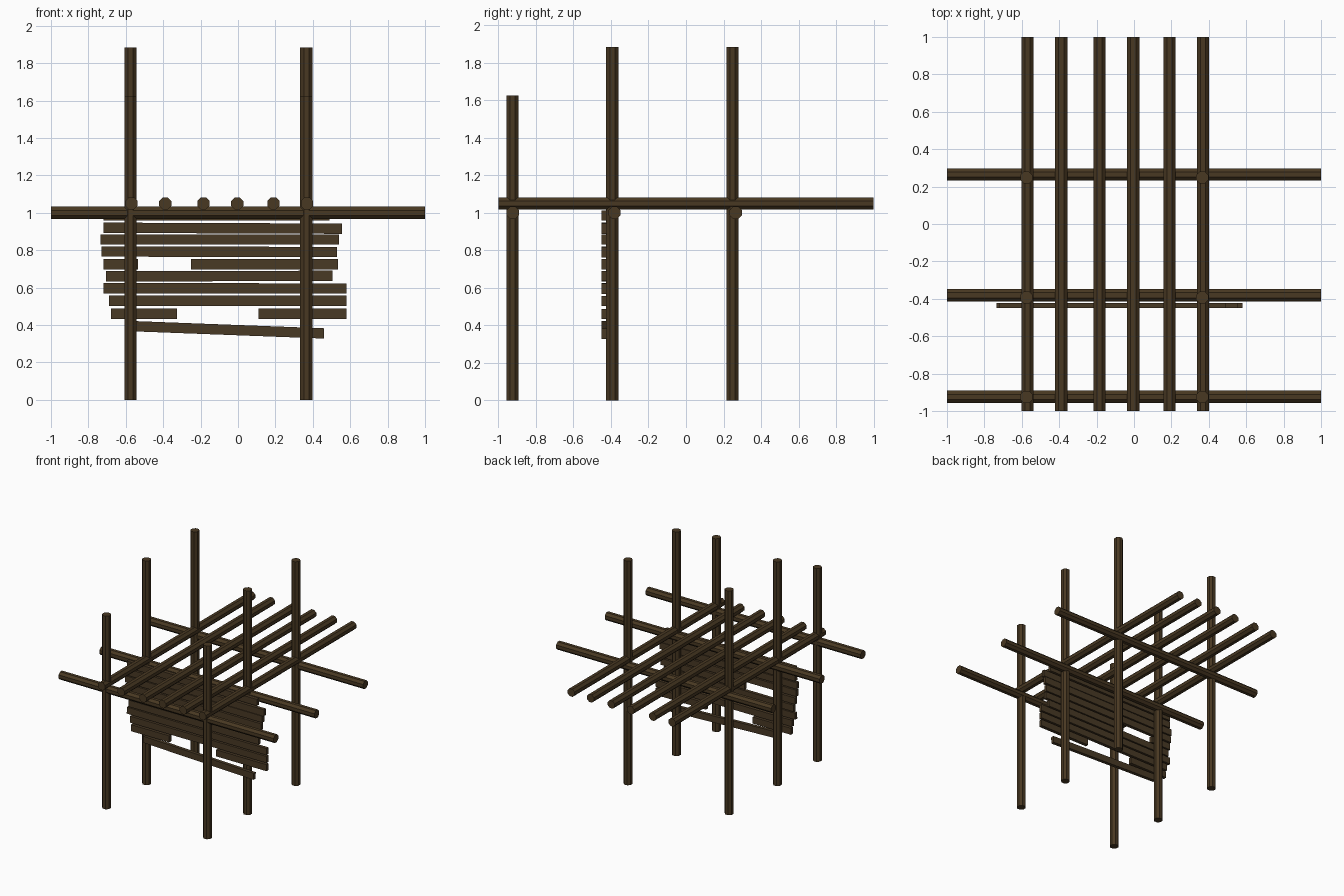
import bpy, math
from mathutils import Matrix

if "Cube" in bpy.data.objects:
    bpy.data.objects.remove(bpy.data.objects["Cube"])


def material(name, rgb):
    m = bpy.data.materials.new(name)
    m.diffuse_color = (*rgb, 1)
    m.use_nodes = True
    m.node_tree.nodes["Principled BSDF"].inputs["Base Color"].default_value = m.diffuse_color
    return m


LOG = material("dark brown log", (0.066, 0.040, 0.016))
PLANK = material("dark brown plank", (0.066, 0.041, 0.018))
APOTHEM = 0.0325


def pole(name, axis, center, length):
    """Eight-sided log along an axis, with flats facing the main directions."""
    turn = {"Z": Matrix(), "X": Matrix.Rotation(math.pi / 2, 4, "Y"),
            "Y": Matrix.Rotation(math.pi / 2, 4, "X")}[axis]
    bpy.ops.mesh.primitive_cylinder_add(
        vertices=8, radius=APOTHEM / math.cos(math.pi / 8), depth=length)
    ob = bpy.context.object
    ob.data.transform(turn @ Matrix.Rotation(math.pi / 8, 4, "Z"))
    ob.location = center
    ob.name = name
    ob.data.materials.append(LOG)


def plank(name, x0, x1, z_left, z_right):
    """Wall plank running between two end heights (centre line)."""
    bpy.ops.mesh.primitive_cube_add(size=1)
    ob = bpy.context.object
    dx, dz = x1 - x0, z_right - z_left
    ob.data.transform(Matrix.Diagonal((math.hypot(dx, dz), 0.028, 0.055, 1)))
    ob.rotation_euler.y = -math.atan2(dz, dx)
    ob.location = ((x0 + x1) / 2, -0.436, (z_left + z_right) / 2)
    ob.name = name
    ob.data.materials.append(PLANK)


# Upright posts, the front pair shorter
for y, height, row in ((-0.925, 1.625, "front"), (-0.393, 1.885, "middle"), (0.248, 1.885, "back")):
    for x, side in ((-0.575, "left"), (0.365, "right")):
        pole(f"{row}_post_{side}", "Z", (x, y, height / 2), height)

# Cross beams from side to side
for y, row in ((-0.924, "front"), (-0.381, "middle"), (0.265, "back")):
    pole(f"{row}_cross_beam", "X", (0, y, 1.0), 2)

# Floor poles lying on the beams
for i, x in enumerate((-0.57, -0.389, -0.185, -0.004, 0.189, 0.369)):
    pole(f"floor_pole_{i + 1}", "Y", (x, 0, 1.05), 2)

# Ragged wall planks: left x, right x, left height, right height
planks = [
    (-0.72, 0.49, 0.985, 0.985), (-0.72, 0.555, 0.920, 0.915),
    (-0.735, 0.54, 0.857, 0.857), (-0.73, 0.53, 0.793, 0.790),
    (-0.72, -0.535, 0.725, 0.725), (-0.25, 0.535, 0.725, 0.725),
    (-0.705, 0.505, 0.660, 0.663), (-0.72, 0.58, 0.597, 0.595),
    (-0.69, 0.58, 0.529, 0.529), (-0.68, -0.325, 0.460, 0.460),
    (0.11, 0.58, 0.460, 0.460), (-0.57, 0.46, 0.394, 0.355),
]
for i, p in enumerate(planks):
    plank(f"wall_plank_{i + 1}", *p)
